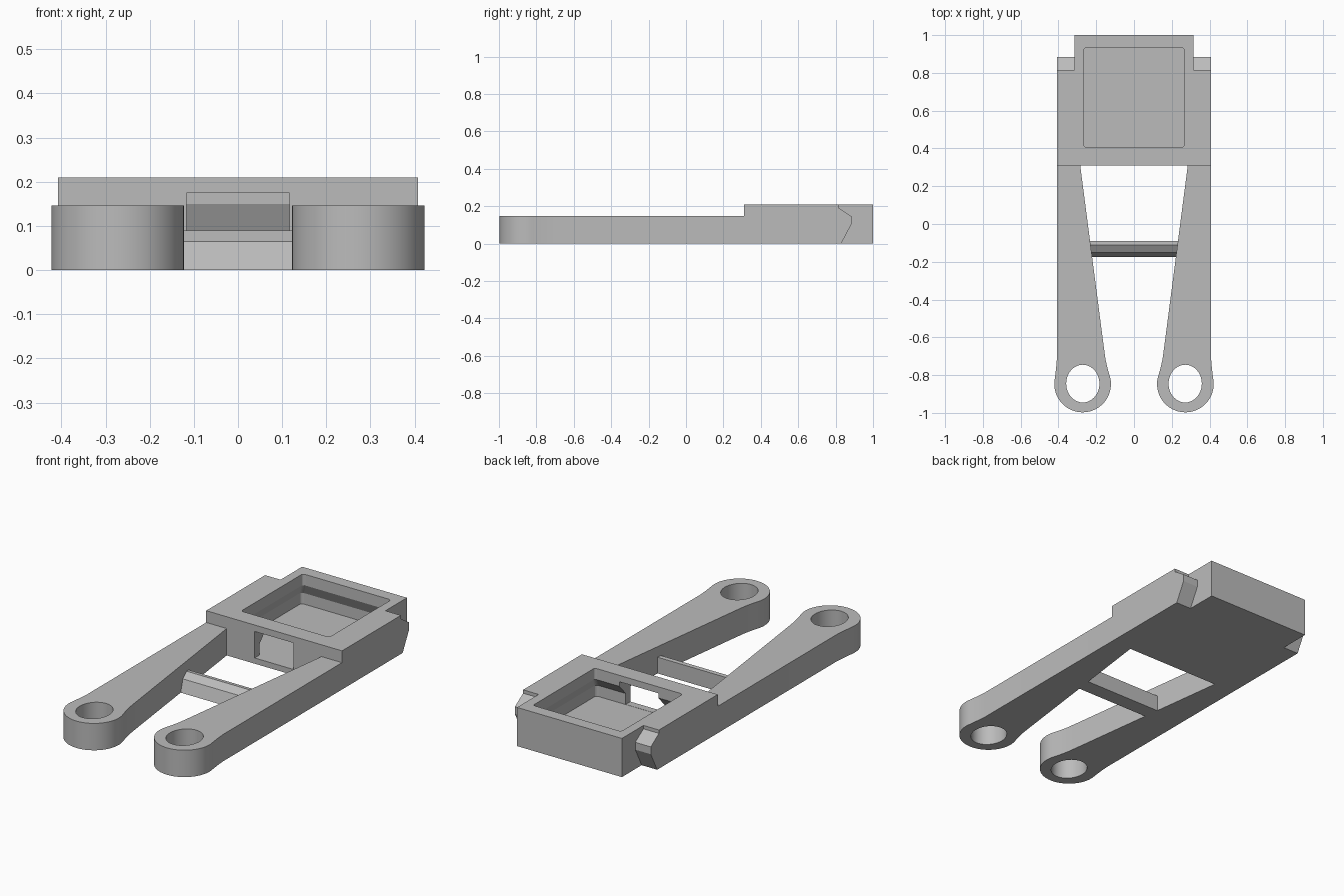
import bpy, bmesh, math
from mathutils import Vector

cube = bpy.data.objects.get("Cube")
if cube:
    bpy.data.objects.remove(cube, do_unlink=True)

grey = bpy.data.materials.new("plain_grey")
grey.use_nodes = True
grey.diffuse_color = (0.5, 0.5, 0.5, 1)
grey.node_tree.nodes["Principled BSDF"].inputs["Base Color"].default_value = (0.5, 0.5, 0.5, 1)


def loft(name, rings):
    """Closed solid through rings that share a point count."""
    bm = bmesh.new()
    loops = [[bm.verts.new(p) for p in ring] for ring in rings]
    for a, b in zip(loops, loops[1:]):
        for i in range(len(a)):
            j = (i + 1) % len(a)
            bm.faces.new((a[i], a[j], b[j], b[i]))
    bm.faces.new(loops[0])
    bm.faces.new(loops[-1])
    bmesh.ops.recalc_face_normals(bm, faces=bm.faces)
    mesh = bpy.data.meshes.new(name)
    bm.to_mesh(mesh)
    bm.free()
    mesh.materials.append(grey)
    obj = bpy.data.objects.new(name, mesh)
    bpy.context.collection.objects.link(obj)
    return obj


def upright(name, outline, z0, z1):
    return loft(name, [[(x, y, z) for x, y in outline] for z in (z0, z1)])


def crosswise(name, profile, x0, x1):
    return loft(name, [[(x, y, z) for y, z in profile] for x in (x0, x1)])


def activate(obj):
    bpy.ops.object.select_all(action='DESELECT')
    obj.select_set(True)
    bpy.context.view_layer.objects.active = obj


def cut(obj, cutter):
    mod = obj.modifiers.new("cut", 'BOOLEAN')
    mod.operation = 'DIFFERENCE'
    mod.solver = 'EXACT'
    mod.object = cutter
    activate(obj)
    bpy.ops.object.modifier_apply(modifier=mod.name)
    bpy.data.objects.remove(cutter, do_unlink=True)


def arc(cx, cy, rx, ry, start, end, n):
    angles = [math.radians(start + (end - start) * i / n) for i in range(n + 1)]
    return [(cx + rx * math.cos(a), cy + ry * math.sin(a)) for a in angles]


def round_rect(hx, y0, y1, z, r=0.015):
    pts = []
    corners = [(hx - r, y1 - r), (r - hx, y1 - r), (r - hx, y0 + r), (hx - r, y0 + r)]
    for k, (cx, cy) in enumerate(corners):
        pts += arc(cx, cy, r, r, 90 * k, 90 * k + 90, 4)
    return [(x, y, z) for x, y in pts]


# Housing: wide block with a narrower tail
half = [(0.408, 0.31), (0.408, 0.815), (0.315, 0.815), (0.315, 1.0)]
housing = upright("housing", half + [(-x, y) for x, y in reversed(half)], 0, 0.21)

# Open pocket, undercut beneath its rim
cut(housing, loft("pocket_cutter", [
    round_rect(0.295, 0.35, 0.965, 0.03),
    round_rect(0.295, 0.35, 0.965, 0.09),
    round_rect(0.265, 0.405, 0.935, 0.15),
    round_rect(0.265, 0.405, 0.935, 0.25)]))

# Window through the front wall
cut(housing, crosswise("window_cutter",
    [(0.28, 0.031), (0.5, 0.031), (0.5, 0.175), (0.28, 0.175)], -0.117, 0.117))

# Crossbar between the arms
crosswise("crossbar", [(-0.175, 0), (-0.152, 0.065), (-0.112, 0.09),
                       (-0.09, 0.088), (-0.09, 0)], -0.235, 0.235)

arm_outline = ([(0.285, 0.312), (0.408, 0.312), (0.408, -0.71), (0.412, -0.76)]
               + arc(0.272, -0.847, 0.15, 0.15, 12, -192, 40)
               + [(0.14, -0.765), (0.151, -0.715), (0.16, -0.65)])
hook_profile = [(0.81, 0), (0.83, 0), (0.885, 0.105), (0.885, 0.145), (0.81, 0.195)]

for side, s in (("left", 1), ("right", -1)):
    # Arm with an eye at its end
    arm = upright(side + "_arm", [(s * x, y) for x, y in arm_outline], 0, 0.146)
    eye = arc(s * 0.271, -0.845, 0.088, 0.1, 0, 360, 40)[:-1]
    cut(arm, upright("eye_cutter", eye, -0.1, 0.3))
    activate(arm)
    bpy.ops.object.shade_smooth_by_angle(angle=math.radians(30))
    # Catch beside the tail
    crosswise(side + "_catch", hook_profile, s * 0.315, s * 0.408)
